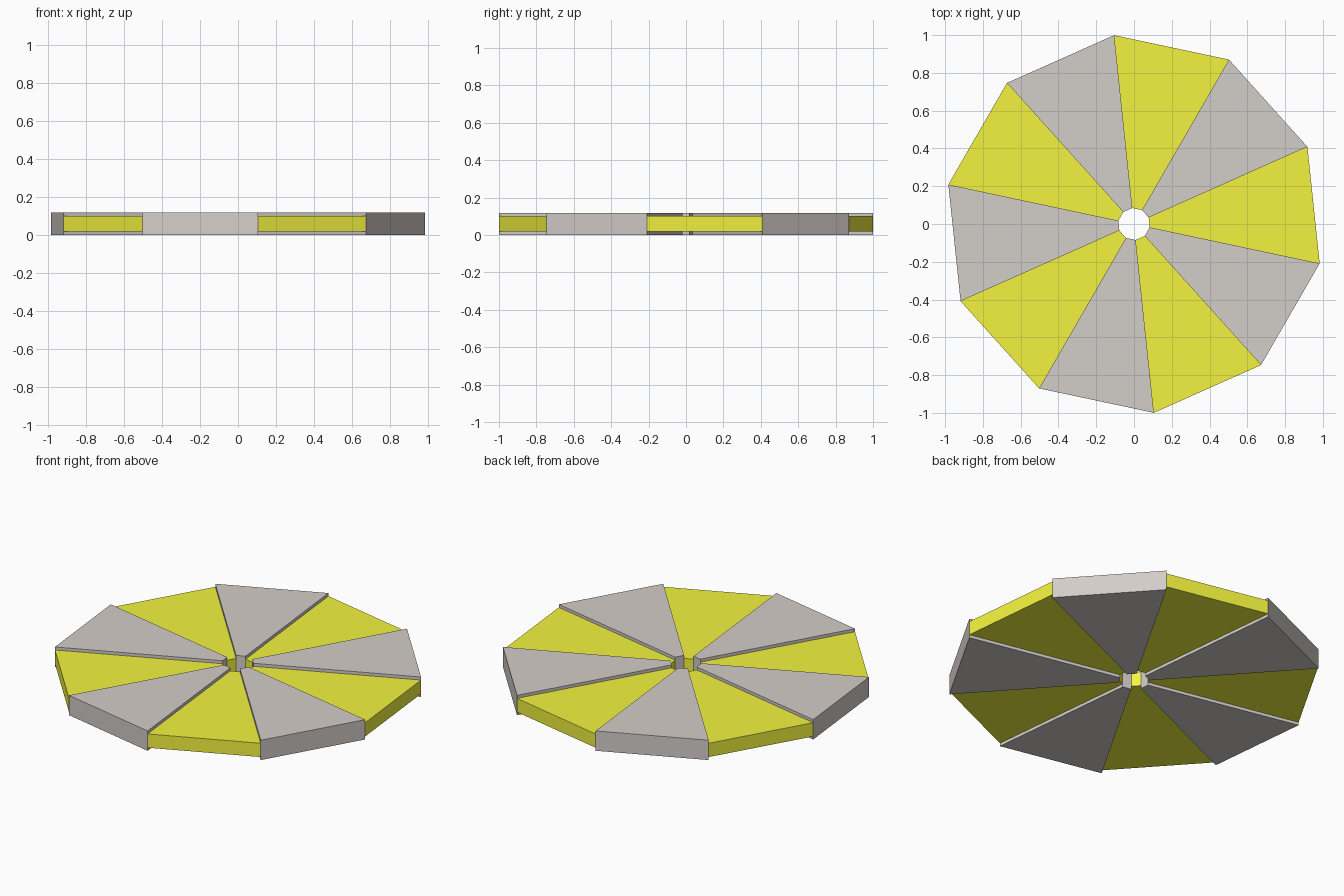
import bpy, bmesh
from math import radians, cos, sin

if "Cube" in bpy.data.objects:
    bpy.data.objects.remove(bpy.data.objects["Cube"])

R_OUT, R_IN = 1.005, 0.085


def material(name, rgb):
    m = bpy.data.materials.new(name)
    m.diffuse_color = (*rgb, 1)
    m.use_nodes = True
    m.node_tree.nodes["Principled BSDF"].inputs["Base Color"].default_value = m.diffuse_color
    return m


def wedge(name, start, z0, z1, mat):
    """Truncated 36 degree sector with straight ends, extruded from z0 to z1."""
    a, b = radians(start), radians(start + 36)
    bm = bmesh.new()
    outline = [(R_IN, a), (R_OUT, a), (R_OUT, b), (R_IN, b)]
    base = bm.faces.new([bm.verts.new((r * cos(t), r * sin(t), z0)) for r, t in outline])
    top = bmesh.ops.extrude_face_region(bm, geom=[base])["geom"]
    bmesh.ops.translate(bm, vec=(0, 0, z1 - z0),
                        verts=[v for v in top if isinstance(v, bmesh.types.BMVert)])
    bmesh.ops.recalc_face_normals(bm, faces=bm.faces)
    mesh = bpy.data.meshes.new(name)
    bm.to_mesh(mesh)
    bm.free()
    mesh.materials.append(mat)
    bpy.context.collection.objects.link(bpy.data.objects.new(name, mesh))


yellow = material("yellow", (0.9, 0.9, 0.05))
grey = material("warm_grey", (0.65, 0.61, 0.58))

# Alternating thin yellow and thick grey wedges around the centre hole
for i in range(5):
    wedge(f"yellow_wedge_{i + 1}", -12 + 72 * i, 0.018, 0.1, yellow)
    wedge(f"grey_wedge_{i + 1}", 24 + 72 * i, 0.0, 0.118, grey)
